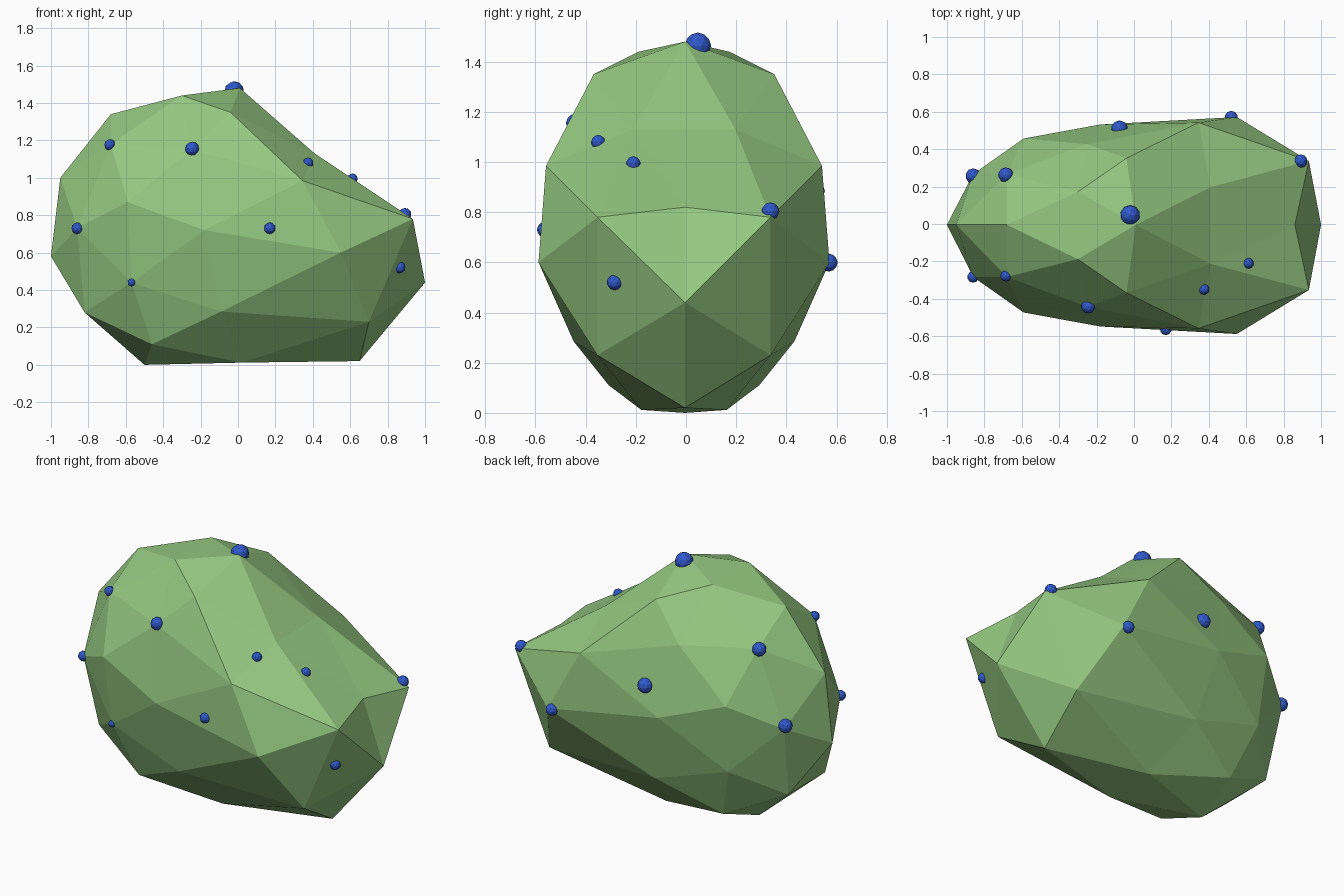
import bpy, bmesh
from mathutils import Vector
from mathutils.bvhtree import BVHTree

if "Cube" in bpy.data.objects:
    bpy.data.objects.remove(bpy.data.objects["Cube"])


def material(name, rgb):
    m = bpy.data.materials.new(name)
    m.diffuse_color = (*rgb, 1)
    m.use_nodes = True
    m.node_tree.nodes["Principled BSDF"].inputs["Base Color"].default_value = m.diffuse_color
    return m


def make_object(name, bm, mat):
    me = bpy.data.meshes.new(name)
    bm.to_mesh(me)
    me.materials.append(mat)
    ob = bpy.data.objects.new(name, me)
    bpy.context.collection.objects.link(ob)
    return ob


green = material("green", (0.30, 0.58, 0.22))
blue = material("blue", (0.03, 0.10, 0.60))

# Body: a once-subdivided icosahedron. Capitals are its corners, letter pairs
# the edge midpoints; lower case letters are the mirrored back half.
centre = {
    "A": (-0.68, 1.34), "D": (-1.0, 0.58), "AD": (-0.95, 1.0),
    "B": (0.86, 0.82), "C": (0.65, 0.02), "BC": (1.0, 0.44),
    "Ee": (0.01, 1.48), "Ff": (-0.50, 0.0),
}
side = {
    "E": (-0.04, 0.36, 1.35), "F": (-0.46, 0.30, 0.11),
    "G": (-0.59, 0.465, 0.87), "H": (0.55, 0.58, 0.60),
    "AE": (-0.30, 0.18, 1.44), "BE": (0.41, 0.205, 1.13),
    "CF": (0.02, 0.17, 0.012), "DF": (-0.82, 0.18, 0.28),
    "AG": (-0.68, 0.275, 1.18), "DG": (-0.86, 0.275, 0.73),
    "EG": (-0.25, 0.435, 1.15), "FG": (-0.57, 0.41, 0.44),
    "GH": (-0.18, 0.54, 0.72), "BH": (0.935, 0.345, 0.78),
    "CH": (0.70, 0.345, 0.23), "EH": (0.345, 0.55, 0.985),
    "FH": (-0.09, 0.44, 0.285),
}
Y0 = -0.008
bm = bmesh.new()
verts = {}


def mirrored(s):
    return "".join(c.lower() if c in "EFGH" else c for c in s)


def key(s):
    return "".join(sorted(s))


for k, (x, z) in centre.items():
    verts[key(k)] = bm.verts.new((x, Y0 / 2, z))
for k, (x, y, z) in side.items():
    verts[key(k)] = bm.verts.new((x, Y0 - y, z))
    verts[key(mirrored(k))] = bm.verts.new((x, Y0 + y, z))

half = ["ADG", "AEG", "BEH", "BCH", "CFH", "DFG", "EGH", "FGH"]
for a, b, c in half + [mirrored(t) for t in half] + ["AEe", "BEe", "CFf", "DFf"]:
    ab, bc, ca = key(a + b), key(b + c), key(c + a)
    for tri in ((a, ab, ca), (b, bc, ab), (c, ca, bc), (ab, bc, ca)):
        bm.faces.new([verts[k] for k in tri])
bmesh.ops.recalc_face_normals(bm, faces=bm.faces)
make_object("faceted_body", bm, green)
surface = BVHTree.FromBMesh(bm)
bm.free()

# Blue bumps half sunk in the body: position and radius
bumps = [
    (-0.02, 0.05, 1.47, 0.053), (0.89, 0.335, 0.80, 0.036),
    (0.52, 0.565, 0.60, 0.036), (-0.08, 0.53, 0.89, 0.045),
    (-0.69, 0.265, 1.18, 0.041), (-0.865, 0.26, 0.75, 0.041),
    (-0.69, -0.28, 1.18, 0.030), (-0.865, -0.29, 0.73, 0.031),
    (-0.245, -0.44, 1.155, 0.038), (-0.57, -0.42, 0.44, 0.021),
    (0.17, -0.56, 0.73, 0.031), (0.375, -0.35, 1.08, 0.029),
    (0.615, -0.21, 1.0, 0.029), (0.865, -0.285, 0.52, 0.031),
]
for i, (x, y, z, r) in enumerate(bumps, 1):
    spot = surface.find_nearest(Vector((x, y, z)))[0]
    b = bmesh.new()
    bmesh.ops.create_icosphere(b, subdivisions=2, radius=r)
    make_object(f"bump_{i}", b, blue).location = spot
    b.free()
